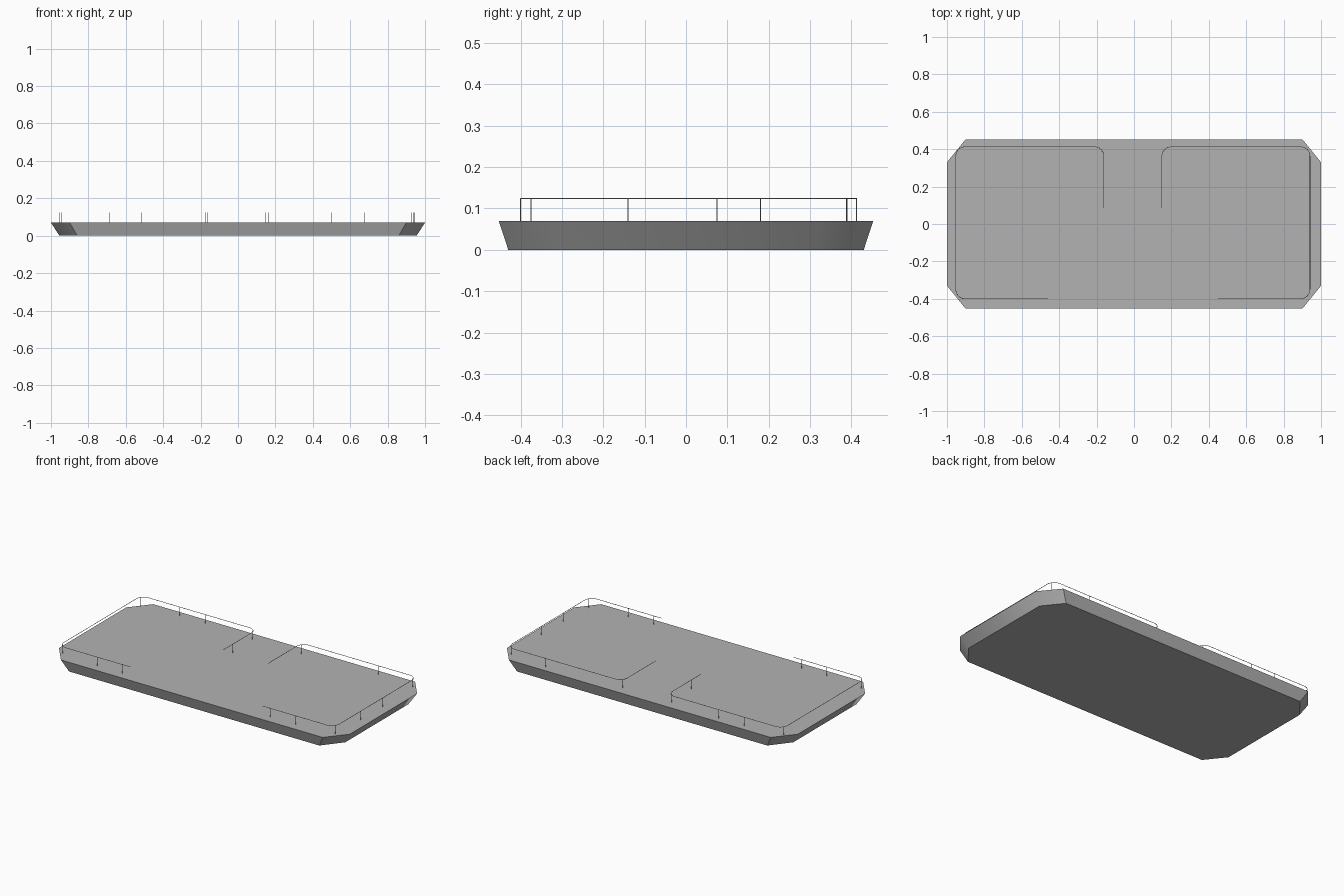
import bpy, bmesh, math

if "Cube" in bpy.data.objects:
    bpy.data.objects.remove(bpy.data.objects["Cube"])

DECK, RAIL_Z, R = 0.07, 0.124, 0.0014

grey = bpy.data.materials.new("dark_grey")
grey.diffuse_color = (0.45, 0.45, 0.45, 1)
grey.use_nodes = True
grey.node_tree.nodes["Principled BSDF"].inputs["Base Color"].default_value = grey.diffuse_color


def octagon(bm, x, y, cx, cy, z):
    pts = [(x, -cy), (x, cy), (cx, y), (-cx, y),
           (-x, cy), (-x, -cy), (-cx, -y), (cx, -y)]
    return [bm.verts.new((px, py, z)) for px, py in pts]


def tube(name, paths, radius):
    cu = bpy.data.curves.new(name, 'CURVE')
    cu.dimensions = '3D'
    cu.bevel_depth = radius
    cu.bevel_resolution = 1
    cu.use_fill_caps = True
    cu.materials.append(grey)
    for path in paths:
        sp = cu.splines.new('POLY')
        sp.points.add(len(path) - 1)
        for p, co in zip(sp.points, path):
            p.co = (*co, 1)
    ob = bpy.data.objects.new(name, cu)
    bpy.context.collection.objects.link(ob)


def arc(cx, cy, r, a0, a1, n=6):
    return [(cx + r * math.cos(math.radians(a0 + (a1 - a0) * i / n)),
             cy + r * math.sin(math.radians(a0 + (a1 - a0) * i / n)))
            for i in range(n + 1)]


# Hull with chamfered corners and sides tapering to the bottom
bm = bmesh.new()
low = octagon(bm, 0.955, 0.43, 0.86, 0.31, 0)
top = octagon(bm, 1.0, 0.453, 0.9, 0.33, DECK)
bm.faces.new(low[::-1])
bm.faces.new(top)
for i in range(8):
    j = (i + 1) % 8
    bm.faces.new((low[i], low[j], top[j], top[i]))
me = bpy.data.meshes.new("hull")
bm.to_mesh(me)
bm.free()
me.materials.append(grey)
hull = bpy.data.objects.new("hull", me)
bpy.context.collection.objects.link(hull)
# Ends blend softly into the corner chamfers
bpy.context.view_layer.objects.active = hull
hull.select_set(True)
bpy.ops.object.shade_smooth_by_angle(angle=math.radians(42))

# Right rail path, mirrored for the left side about a slightly offset line
path = [(0.155, 0.085)]
path += arc(0.205, 0.363, 0.05, 180, 90)
path += arc(0.897, 0.363, 0.05, 90, 0)
path += arc(0.897, -0.35, 0.05, 0, -90)
path += [(0.455, -0.40)]

# Posts: shared positions plus those found on one side only
shared = [(0.155, 0.18), (0.169, 0.39), (0.682, 0.413), (0.936, 0.388),
          (0.947, 0.075), (0.936, -0.375), (0.682, -0.40), (0.508, -0.40)]
extra = {1: [(0.947, -0.14)], -1: [(0.508, 0.413)]}

for s, side in ((1, "right"), (-1, "left")):
    def px(x):
        return s * x - 0.006
    tube(side + "_rail", [[(px(x), y, RAIL_Z) for x, y in path]], R)
    tube(side + "_rail_posts",
         [[(px(x), y, DECK - 0.002), (px(x), y, RAIL_Z)]
          for x, y in shared + extra[s]], R)
